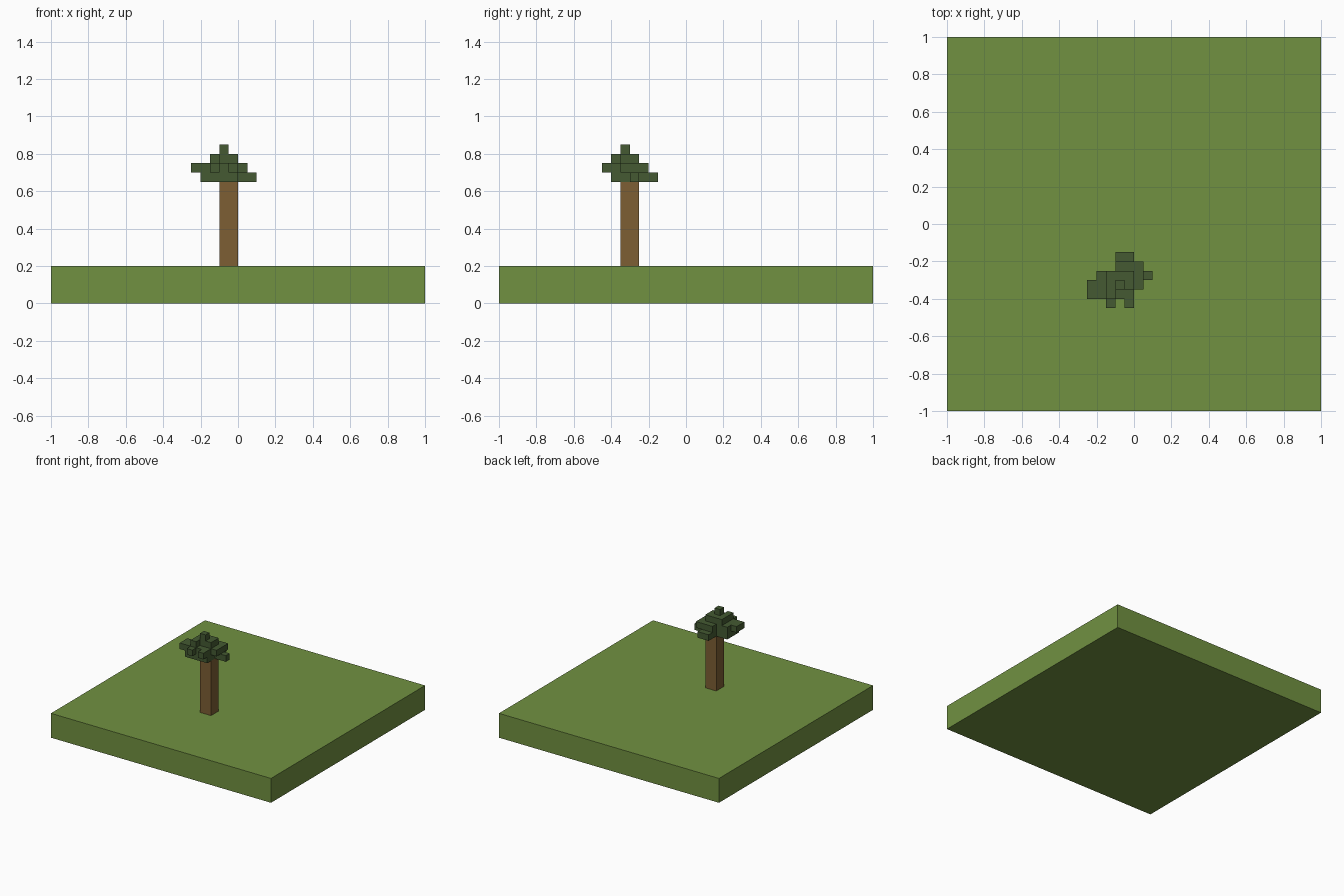
import bpy, bmesh
from mathutils import Vector

if "Cube" in bpy.data.objects:
    bpy.data.objects.remove(bpy.data.objects["Cube"], do_unlink=True)


def material(name, rgb):
    m = bpy.data.materials.new(name)
    m.use_nodes = True
    m.diffuse_color = (*rgb, 1)
    node = next(n for n in m.node_tree.nodes if n.type == 'BSDF_PRINCIPLED')
    node.inputs["Base Color"].default_value = (*rgb, 1)
    return m


grass = material("grass green", (0.165, 0.283, 0.053))
bark = material("bark brown", (0.205, 0.114, 0.034))
leaf = material("leaf green", (0.058, 0.102, 0.032))


def finish(name, bm, mat):
    me = bpy.data.meshes.new(name)
    bm.to_mesh(me)
    bm.free()
    me.materials.append(mat)
    ob = bpy.data.objects.new(name, me)
    bpy.context.collection.objects.link(ob)
    return ob


def box(name, lo, hi, mat):
    bm = bmesh.new()
    bmesh.ops.create_cube(bm, size=1)
    for v in bm.verts:
        v.co = [(a + b) / 2 + c * (b - a) for a, b, c in zip(lo, hi, v.co)]
    return finish(name, bm, mat)


# Ground slab and trunk
box("ground", (-1, -1, 0), (1, 1, 0.2), grass)
box("trunk", (-0.10, -0.35, 0.2), (0, -0.25, 0.65), bark)

# Foliage: runs of cells per layer as (row y, first x, end x), in cell units
CELL = 0.05
layers = {
    13: [(-4, -2, 0), (-5, -2, 0), (-6, -4, 2), (-7, -4, 0), (-8, -4, 0)],
    14: [(-5, -2, 1), (-6, -4, 1), (-7, -5, 1), (-8, -5, 0),
         (-9, -3, -2), (-9, -1, 0)],
    15: [(-6, -3, 0), (-7, -3, 0), (-8, -3, -2)],
    16: [(-7, -2, -1)],
}
cells = {(x, y, z) for z, runs in layers.items()
         for y, a, b in runs for x in range(a, b)}

# Only the exposed sides of the cells become faces
bm = bmesh.new()
for c in sorted(cells):
    for axis in range(3):
        for side in (0, 1):
            n = list(c)
            n[axis] += 2 * side - 1
            if tuple(n) in cells:
                continue
            u, w = (axis + 1) % 3, (axis + 2) % 3
            corners = [(0, 0), (1, 0), (1, 1), (0, 1)]
            if not side:
                corners.reverse()
            verts = []
            for i, j in corners:
                p = Vector(c)
                p[axis] += side
                p[u] += i
                p[w] += j
                verts.append(bm.verts.new(p * CELL))
            bm.faces.new(verts)
bmesh.ops.remove_doubles(bm, verts=bm.verts, dist=0.001)
bmesh.ops.dissolve_limit(bm, angle_limit=0.01, verts=bm.verts, edges=bm.edges)
finish("foliage", bm, leaf)
